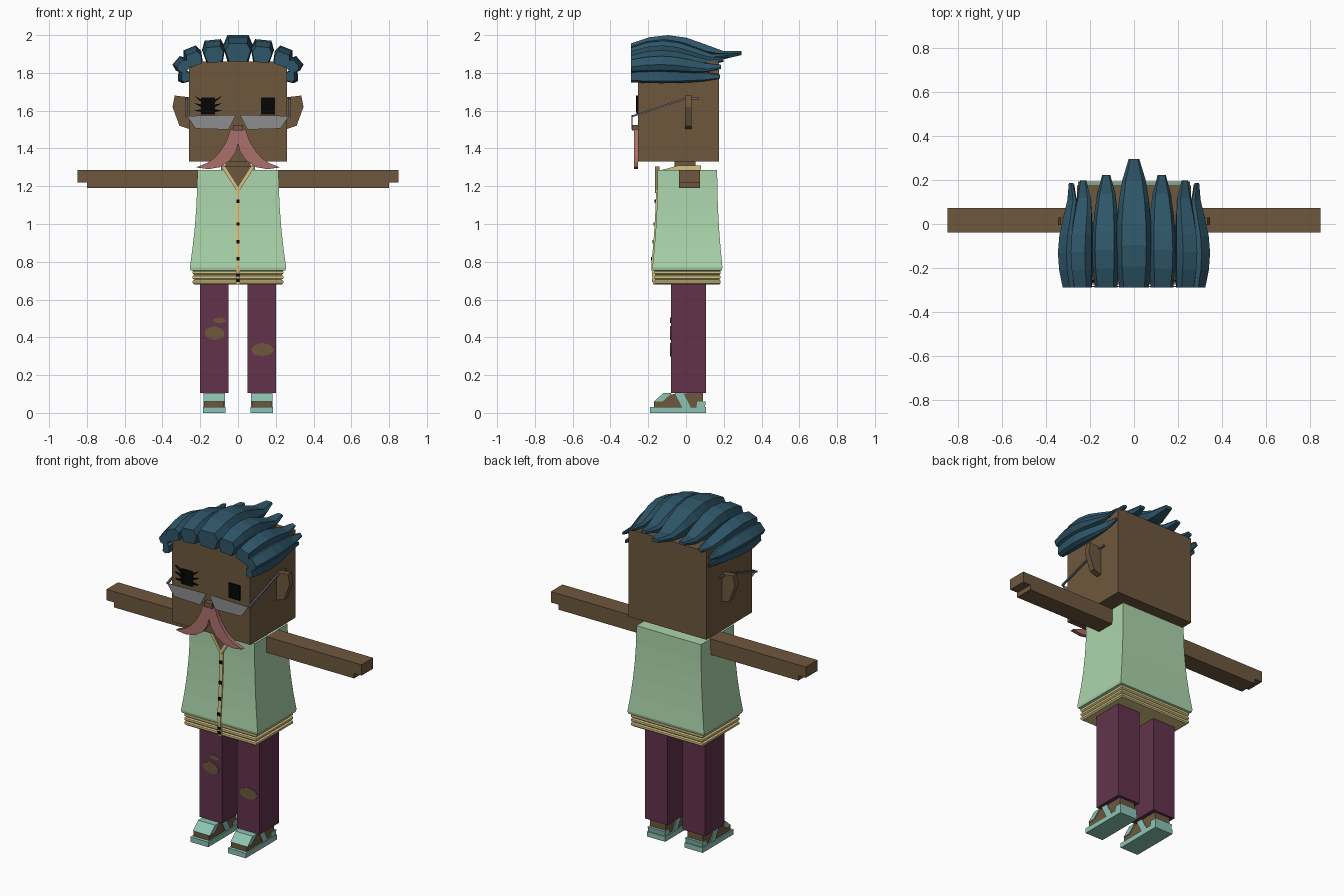
import bpy, bmesh, random
from math import radians, sin, cos, pi, tau
from mathutils import Vector

random.seed(4)
if "Cube" in bpy.data.objects:
    bpy.data.objects.remove(bpy.data.objects["Cube"])


def material(name, hex_colour):
    linear = [(channel / 255) ** 2.2 for channel in bytes.fromhex(hex_colour)]
    mat = bpy.data.materials.new(name)
    mat.use_nodes = True
    mat.diffuse_color = (*linear, 1)
    mat.node_tree.nodes["Principled BSDF"].inputs["Base Color"].default_value = (*linear, 1)
    return mat


SKIN = material("brown skin", "6E5840")
HAIR = material("dark blue hair", "325769")
SHIRT = material("pale green cloth", "AAD4AA")
TRIM = material("yellow trim", "D4C484")
PURPLE = material("purple cloth", "62364C")
TEAL = material("teal sandal", "8CC2B2")
PINK = material("pink moustache", "AA706A")
LENS = material("grey lens", "8C8C8C")
METAL = material("metal wire", "646A70")
BLACK = material("black", "0E0E0E")


def loft(name, rings, mat):
    """Skin a list of equal-length rings and cap both ends."""
    bm = bmesh.new()
    loops = [[bm.verts.new(point) for point in ring] for ring in rings]
    for lower, upper in zip(loops, loops[1:]):
        for i in range(len(lower)):
            bm.faces.new((lower[i - 1], lower[i], upper[i], upper[i - 1]))
    bm.faces.new(loops[0])
    bm.faces.new(loops[-1])
    bmesh.ops.recalc_face_normals(bm, faces=bm.faces)
    mesh = bpy.data.meshes.new(name)
    bm.to_mesh(mesh)
    bm.free()
    mesh.materials.append(mat)
    bpy.context.collection.objects.link(bpy.data.objects.new(name, mesh))


def side_prism(name, outline, centre, half, mat):
    """Extrude a (y, z) outline across x."""
    loft(name, [[(x, y, z) for y, z in outline] for x in (centre - half, centre + half)], mat)


def front_prism(name, outline, front, back, mat, side=1):
    """Extrude an (x, z) outline through y, mirrored when side is negative."""
    loft(name, [[(side * x, y, z) for x, z in outline] for y in (front, back)], mat)


def box(name, centre, half, front, back, bottom, top, mat):
    outline = [(front, bottom), (back, bottom), (back, top), (front, top)]
    side_prism(name, outline, centre, half, mat)


def oval(cx, cz, rx, rz, sides, jitter=0):
    """Oval outline, roughened by jitter."""
    points = []
    for i in range(sides):
        angle = tau * i / sides
        rough = 1 + random.uniform(-jitter, jitter)
        points.append((cx + rx * rough * cos(angle), cz + rz * rough * sin(angle)))
    return points


def wire(name, path, radius, mat):
    """Thin square bar through points lying in a plane of constant x."""
    offsets = [Vector((a, 0, b)) * radius for a, b in ((-1, -1), (1, -1), (1, 1), (-1, 1))]
    loft(name, [[Vector(point) + offset for offset in offsets] for point in path], mat)


# Head
box("head", 0, .26, -.255, .175, 1.33, 1.86, SKIN)
box("neck", 0, .065, -.06, .05, 1.25, 1.34, SKIN)
box("nose", 0, .027, -.285, -.25, 1.495, 1.525, SKIN)


# Hair: strands arch from brow to a flicked tip, fanned around the crown
def strand(name, i, side):
    tilt = radians(5.5 * i * i) * side
    cx = .27 * sin(radians(27 * i)) * side
    cz = 1.86 - .005 * i * i
    width, height = .08 / (1 + .3 * i), .14 - .02 * i
    length = .44 + .145 / (i + 1)
    half = [(.7, 0), (1, .6), (.7, 1)]
    section = half + [(-u, v) for u, v in reversed(half)]
    rings = []
    for step in range(7):
        t = step / 6
        wide = width * sin(pi * (.25 + .72 * t)) ** .5
        top = .4 + .6 * max(0, sin(pi * (t + .15) / .95))
        base = .25 * t ** 6
        ring = []
        for u, v in section:
            across, up = u * wide, height * (base + v * (top - base))
            ring.append((cx + across * cos(tilt) + up * sin(tilt), t * length - .29,
                         cz - across * sin(tilt) + up * cos(tilt)))
        rings.append(ring)
    loft(name, rings, HAIR)


strand("hair_strand_centre", 0, 1)


# Moustache: a tapering curl sweeping down and outward
def moustache(name, side):
    rings = []
    for step in range(7):
        t = step / 6
        bend = pi / 2 * t
        x, z = .02 + .2 * t * t, 1.5 - .2 * sin(bend)
        across = Vector((cos(bend) * .3, t * .4)).normalized()
        across *= .02 * (1 - t) + .025 * sin(pi * t) + .001
        rings.append([(side * (x + k * across.x), y, z + k * across.y)
                      for k, y in ((-1, -.276), (1, -.276), (1, -.254), (-1, -.254))])
    loft(name, rings, PINK)


# Sandal: sole, foot and three slanted straps
def sandal(x, label):
    box("sole_" + label, x, .06, -.19, .105, 0, .03, TEAL)
    foot = [(-.17, .03), (-.17, .06), (-.12, .095), (.09, .11), (.09, .03)]
    side_prism("foot_" + label, foot, x, .052, SKIN)
    for part, upper, lower, bottom, top in (("toe", -.12, -.17, .06, .105),
                                            ("cross", -.06, -.02, .03, .105),
                                            ("heel", .06, .055, .03, .06)):
        slant = [(upper, top), (upper + .045, top), (lower + .045, bottom), (lower, bottom)]
        side_prism(part + "_strap_" + label, slant, x, .057, TEAL)


# Parts that come in pairs
for side, label in ((-1, "right"), (1, "left")):
    for i in range(1, 5):
        strand(f"hair_strand_{i}_{label}", i, side)
    moustache("moustache_" + label, side)

    ear = [(.25, 1.67), (.335, 1.68), (.347, 1.62), (.31, 1.52), (.25, 1.5)]
    front_prism("ear_" + label, ear, -.005, .03, SKIN, side)
    box("eye_" + label, side * .158, .037, -.262, -.25, 1.58, 1.67, BLACK)

    lens = [(.01, 1.578), (.27, 1.572), (.225, 1.505), (.05, 1.5)]
    front_prism("lens_" + label, lens, -.288, -.282, LENS, side)
    x = side * .272
    wire("temple_" + label, [(x, -.285, 1.57), (x, 0, 1.665), (x, .07, 1.665)], .005, METAL)

    box("arm_" + label, side * .5, .3, -.038, .073, 1.19, 1.285, SKIN)
    box("hand_" + label, side * .8, .05, -.038, .073, 1.22, 1.285, SKIN)

    x = side * .125
    box("trouser_leg_" + label, x, .075, -.08, .105, .105, .72, PURPLE)
    sandal(x, label)

    band = [(0, 1.165), (.09, 1.305), (.07, 1.305), (0, 1.195)]
    front_prism("neck_trim_" + label, band, -.164, -.14, TRIM, side)

    # Lashes fan out from one eye only
    for i in range(3):
        x, z = side * .02 - .158, 1.6 + .02 * i
        lash = [(x, z - .01), (x + side * .055, z + .02 * i), (x, z + .01)]
        front_prism("eyelash_" + label, lash, -.266, -.255, BLACK)

# Shirt: sides flare toward the waist, then a ribbed hem
SHOULDER, WAIST, HEM = 1.285, .77, .68


def flare(z):
    return .04 * ((SHOULDER - z) / (SHOULDER - WAIST)) ** 2 if z >= WAIST else .025


def front(z):
    return -.15 - .7 * flare(z)


def shirt_ring(z, grow):
    w, back = .215 + grow, .165 + .7 * grow
    fore = -.15 - .7 * grow
    return [(-w, fore, z), (w, fore, z), (w, back, z), (-w, back, z)]


levels = [SHOULDER + (WAIST - SHOULDER) * i / 5 for i in range(6)]
loft("shirt", [shirt_ring(z, flare(z)) for z in levels]
     + [shirt_ring(WAIST - .015, .036), shirt_ring(WAIST - .02, .015)], SHIRT)

hem = []
for rib in range(3):
    z = WAIST - .015 - rib * .025
    hem += [shirt_ring(z, .016), shirt_ring(z - .006, .025), shirt_ring(z - .018, .025)]
loft("ribbed_hem", hem + [shirt_ring(HEM, .016)], TRIM)

# Collar, bare chest, button strip and buttons
side_prism("collar", [(-.15, 1.28), (.08, 1.28), (.08, 1.31), (-.04, 1.31)], 0, .09, TRIM)
front_prism("bare_chest", [(-.08, 1.305), (.08, 1.305), (0, 1.18)], -.16, -.14, SKIN)
strip = [(front(z) - .007, z) for z in (HEM + .1 * i for i in range(6))]
side_prism("button_strip", strip + [(-.14, 1.18), (-.14, HEM)], 0, .011, TRIM)
for z in (1.12, 1, .905, .815, .73, .703):
    box("button", 0, .009, front(z) - .013, front(z), z - .009, z + .009, BLACK)

# Torn trousers showing skin
for x, z, rx, rz in ((-.125, .425, .06, .035), (-.1, .49, .035, .015), (.125, .335, .06, .033)):
    front_prism("trouser_tear", oval(x, z, rx, rz, 8, .15), -.084, -.076, SKIN)
